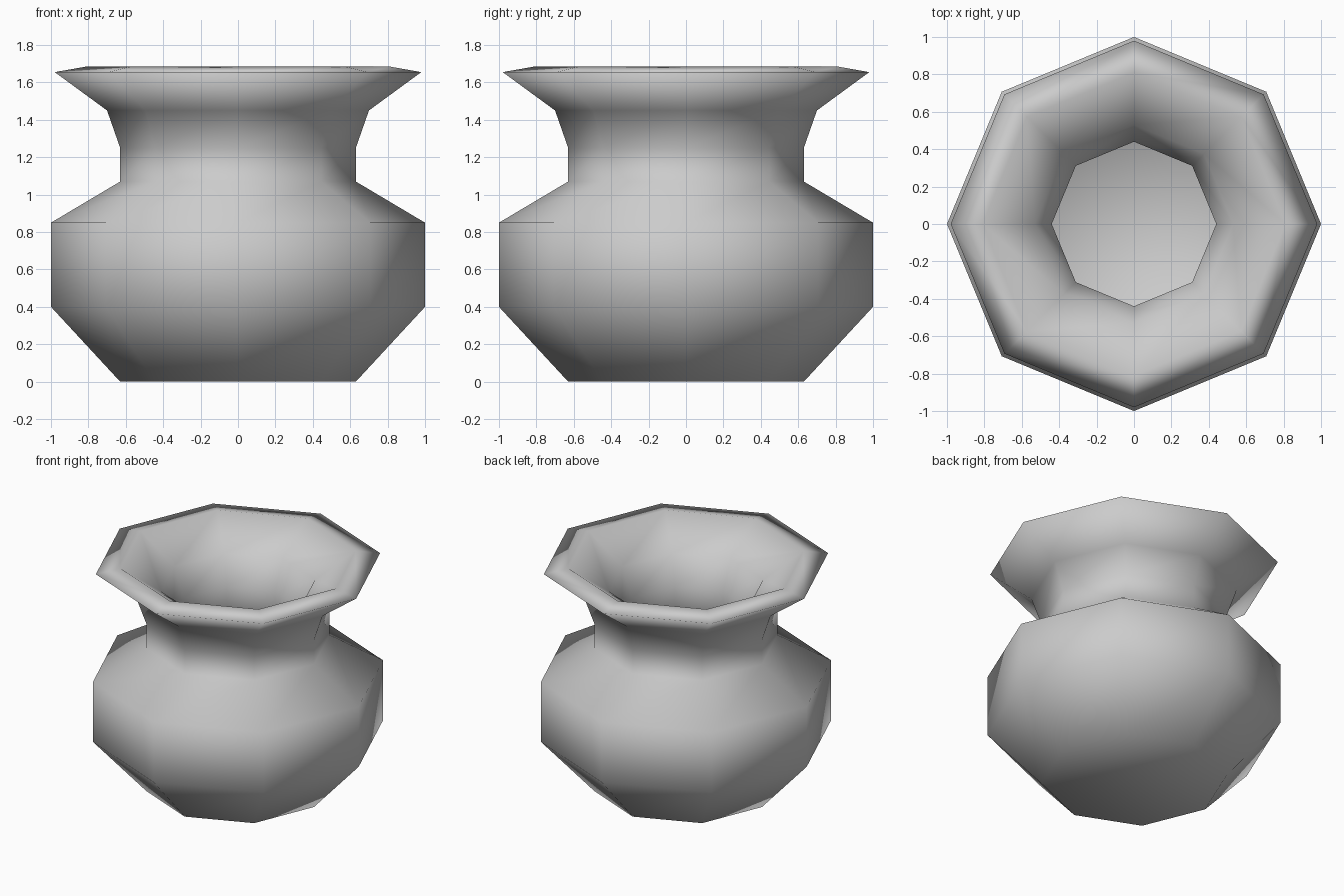
import bpy, bmesh, math

if "Cube" in bpy.data.objects:
    bpy.data.objects.remove(bpy.data.objects["Cube"])

SIDES = 8

# Closed profile (radius, height): outside from the base up, over the rim, down the inside
PROFILE = [
    (0.63, 0.0), (1.0, 0.40), (1.0, 0.85), (0.63, 1.07), (0.63, 1.25),
    (0.70, 1.45), (0.98, 1.655), (0.81, 1.685),
    (0.53, 1.49), (0.44, 1.28), (0.44, 0.98),
    (0.81, 0.75), (0.81, 0.48), (0.55, 0.19),
]


def lathe(name, profile):
    bm = bmesh.new()
    rings = []
    for r, z in profile:
        rings.append([bm.verts.new((r * math.cos(2 * math.pi * i / SIDES),
                                    r * math.sin(2 * math.pi * i / SIDES), z))
                      for i in range(SIDES)])
    for a, b in zip(rings, rings[1:]):
        for i in range(SIDES):
            j = (i + 1) % SIDES
            bm.faces.new((a[i], a[j], b[j], b[i]))
    bm.faces.new(rings[0][::-1])   # underside
    bm.faces.new(rings[-1])        # inner floor
    bmesh.ops.recalc_face_normals(bm, faces=bm.faces)
    for f in bm.faces:
        f.smooth = True
    mesh = bpy.data.meshes.new(name)
    bm.to_mesh(mesh)
    bm.free()
    obj = bpy.data.objects.new(name, mesh)
    bpy.context.collection.objects.link(obj)
    return obj


# Hollow eight-sided pot with flared lip
lathe("pot", PROFILE)
